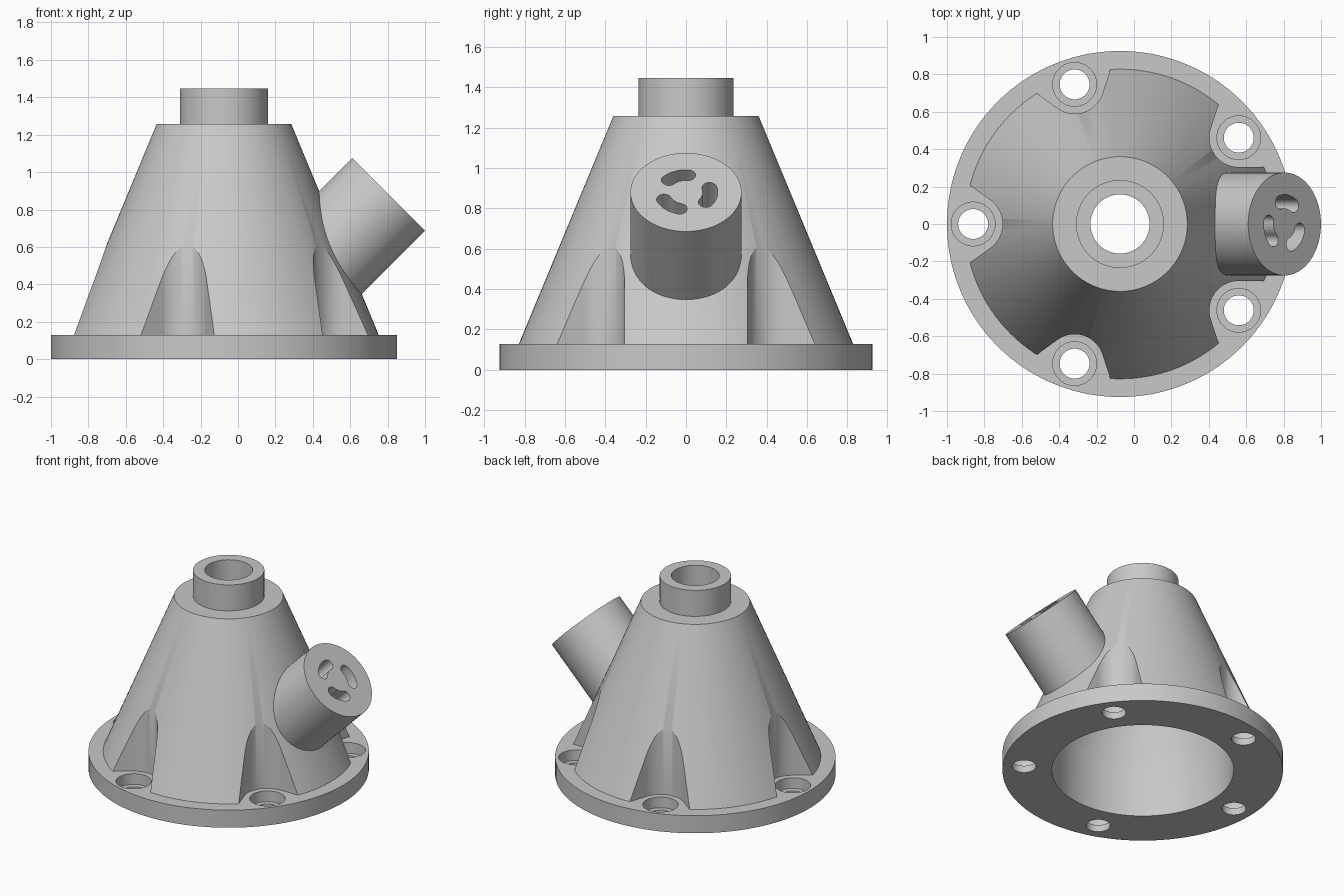
import bpy, bmesh
from math import sin, cos, radians, pi, sqrt
from mathutils import Matrix, Vector

cube = bpy.data.objects.get("Cube")
if cube:
    bpy.data.objects.remove(cube, do_unlink=True)

CENTRE = Matrix.Translation((-0.075, 0, 0))
FLANGE_TOP, CONE_TOP, TOP = 0.128, 1.257, 1.446
BOLT_RING, POCKET_R = 0.785, 0.157

grey = bpy.data.materials.new("cast_grey")
grey.use_nodes = True
grey.diffuse_color = (0.58, 0.58, 0.58, 1)
grey.node_tree.nodes["Principled BSDF"].inputs["Base Color"].default_value = (0.58, 0.58, 0.58, 1)


def finish(name, bm, matrix):
    bmesh.ops.recalc_face_normals(bm, faces=bm.faces)
    mesh = bpy.data.meshes.new(name)
    bm.to_mesh(mesh)
    bm.free()
    mesh.transform(matrix)
    mesh.materials.append(grey)
    obj = bpy.data.objects.new(name, mesh)
    bpy.context.collection.objects.link(obj)
    return obj


def lathe(name, profile, matrix=CENTRE, segments=128):
    """Closed solid of revolution from (radius, height) pairs."""
    bm = bmesh.new()
    rings = [[bm.verts.new((r * cos(2 * pi * i / segments), r * sin(2 * pi * i / segments), z))
              for i in range(segments)] for r, z in profile]
    for low, high in zip(rings, rings[1:]):
        for i in range(segments):
            j = (i + 1) % segments
            bm.faces.new((low[i], low[j], high[j], high[i]))
    bm.faces.new(rings[0][::-1])
    bm.faces.new(rings[-1])
    return finish(name, bm, matrix)


def prism(name, outline, z0, z1, matrix):
    bm = bmesh.new()
    face = bm.faces.new([bm.verts.new((x, y, z0)) for x, y in outline])
    grown = bmesh.ops.extrude_face_region(bm, geom=[face])
    bmesh.ops.translate(bm, vec=(0, 0, z1 - z0),
                        verts=[v for v in grown["geom"] if isinstance(v, bmesh.types.BMVert)])
    return finish(name, bm, matrix)


def combine(target, tool, operation):
    mod = target.modifiers.new(operation, "BOOLEAN")
    mod.operation, mod.solver, mod.object = operation, "EXACT", tool
    bpy.context.view_layer.objects.active = target
    bpy.ops.object.modifier_apply(modifier=mod.name)
    bpy.data.objects.remove(tool, do_unlink=True)


def arc(radius, start, end, steps, cx=0, cy=0):
    angles = [radians(start + (end - start) * i / steps) for i in range(steps + 1)]
    return [(cx + radius * cos(a), cy + radius * sin(a)) for a in angles]


# Tapered body, reaching slightly into the flange
slope = (0.828 - 0.36) / (CONE_TOP - FLANGE_TOP)
housing = lathe("housing", [(0.828 + (FLANGE_TOP - 0.1) * slope, 0.1), (0.36, CONE_TOP)])

# Flared bolt pockets in the cone wall
outline = arc(POCKET_R, 126, 234, 24, cx=BOLT_RING)
(x0, y0), (x1, y1) = outline[0], outline[-1]
reach = 0.5
outline = ([(x0 + reach * cos(radians(36)), y0 + reach * sin(radians(36)))] + outline
           + [(x1 + reach * cos(radians(36)), y1 - reach * sin(radians(36)))])
turns = [CENTRE @ Matrix.Rotation(radians(36 + 72 * k), 4, "Z") for k in range(5)]
for turn in turns:
    combine(housing, prism("pocket_cutter", outline, 0, 1.1, turn), "DIFFERENCE")

# Flange and top collar
combine(housing, lathe("flange", [(0.925, 0), (0.925, FLANGE_TOP)]), "UNION")
combine(housing, lathe("collar", [(0.235, CONE_TOP - 0.05), (0.235, TOP)]), "UNION")

# Angled side spout; local z points out of its end face
u, n = Vector((0, 1, 0)), Vector((1, 0, 1)) / sqrt(2)
spout_frame = Matrix.Translation((0.805, 0, 0.88)) @ Matrix((u, n.cross(u), n)).transposed().to_4x4()
combine(housing, lathe("spout", [(0.275, -0.8), (0.275, 0)], spout_frame), "UNION")

# Hollow inside: straight mouth, tapered upper part, and the bore through the collar
combine(housing, lathe("cavity_cutter", [(0.6, -0.1), (0.6, 0.4), (0.3, 1.15), (0.158, 1.15),
                                         (0.158, 1.6)]), "DIFFERENCE")

# Counterbored bolt holes
for turn in turns:
    spot = turn @ Matrix.Translation((BOLT_RING, 0, 0))
    combine(housing, lathe("bolt_cutter", [(0.08, -0.1), (0.08, 0.05), (0.117, 0.05), (0.117, 0.2)],
                           spot, 48), "DIFFERENCE")

# Three curved slots running through the spout
MID, HALF, SPAN = 0.12, 0.037, 25
for middle in (-10, 110, 230):
    a, b = middle - SPAN, middle + SPAN
    ends = [(MID * cos(radians(t)), MID * sin(radians(t))) for t in (a, b)]
    slot = arc(MID + HALF, a, b, 12)
    slot += arc(HALF, b, b + 180, 12, *ends[1])[1:]
    slot += arc(MID - HALF, b, a, 12)[1:]
    slot += arc(HALF, a + 180, a + 360, 12, *ends[0])[1:-1]
    combine(housing, prism("slot_cutter", slot, -0.6, 0.1, spout_frame), "DIFFERENCE")

# Smooth curved walls, crisp edges
bpy.ops.object.select_all(action="DESELECT")
housing.select_set(True)
bpy.context.view_layer.objects.active = housing
bpy.ops.object.shade_smooth_by_angle(angle=radians(25))
